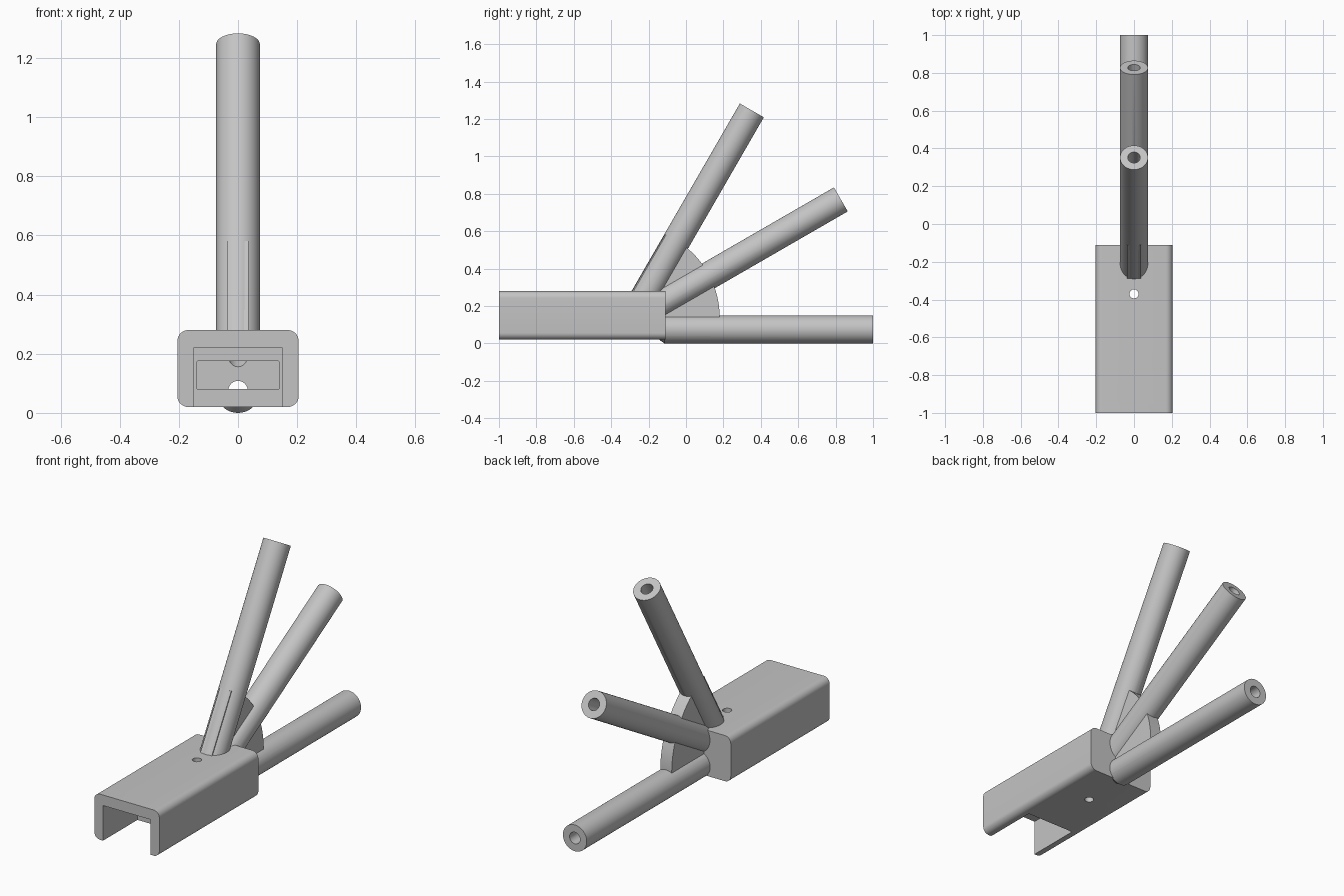
import bpy, bmesh, math
from mathutils import Vector

cube = bpy.data.objects.get("Cube")
if cube:
    bpy.data.objects.remove(cube)

steel = bpy.data.materials.new("light_grey")
steel.use_nodes = True
GREY = (0.55, 0.55, 0.55, 1)
steel.diffuse_color = GREY
steel.node_tree.nodes["Principled BSDF"].inputs["Base Color"].default_value = GREY


def make(name, bm):
    bmesh.ops.recalc_face_normals(bm, faces=bm.faces)
    mesh = bpy.data.meshes.new(name)
    bm.to_mesh(mesh)
    bm.free()
    mesh.materials.append(steel)
    obj = bpy.data.objects.new(name, mesh)
    bpy.context.collection.objects.link(obj)
    return obj


def box(name, low, high, round_edges=0):
    """Box between two corners, with its lengthwise edges rounded."""
    low, high = Vector(low), Vector(high)
    bm = bmesh.new()
    bmesh.ops.create_cube(bm, size=1)
    for v in bm.verts:
        v.co = (low + high) / 2 + v.co * (high - low)
    if round_edges:
        edges = [e for e in bm.edges if abs(e.verts[0].co.y - e.verts[1].co.y) > 0.01]
        bmesh.ops.bevel(bm, geom=edges, offset=round_edges, segments=8,
                        profile=0.5, affect='EDGES')
    return make(name, bm)


def rod(name, start, end, radius, start_radius=None):
    """Cylinder or cone between two points."""
    start, end = Vector(start), Vector(end)
    bm = bmesh.new()
    bmesh.ops.create_cone(bm, cap_ends=True, segments=48, depth=(end - start).length,
                          radius1=start_radius or radius, radius2=radius)
    turn = (end - start).to_track_quat('Z', 'Y')
    for v in bm.verts:
        v.co = turn @ v.co + (start + end) / 2
    return make(name, bm)


def boolean(obj, other, operation):
    mod = obj.modifiers.new(operation.lower(), 'BOOLEAN')
    mod.object, mod.operation, mod.solver = other, operation, 'EXACT'
    bpy.context.view_layer.objects.active = obj
    bpy.ops.object.modifier_apply(modifier=mod.name)


BACK, SLOT_END = -0.11, -0.17
TUBE, BORE = 0.074, 0.033

# Rounded block
block = box("block", (-0.205, -1, 0.02), (0.205, BACK, 0.28), 0.037)

# Three tubes, two of them fanned up from a shared pivot
pivot = Vector((0, -0.298, 0.12))
parts, cutters = [block], []
for name, degrees in (("middle_tube", 30), ("upper_tube", 60)):
    way = Vector((0, math.cos(math.radians(degrees)), math.sin(math.radians(degrees))))
    parts.append(rod(name, pivot + way * 0.06, pivot + way * 1.3, TUBE))
    cutters.append(rod(name + "_bore", pivot + way * 0.03, pivot + way * 1.4, BORE))
lower = rod("lower_tube", (0, BACK - 0.005, 0.075), (0, 1, 0.075), 0.075)
collar = rod("collar", (0, BACK - 0.04, 0.075), (0, BACK - 0.005, 0.075), 0.075, 0.05)
boolean(lower, collar, 'UNION')
bpy.data.objects.remove(collar)
parts.append(lower)
cutters.append(rod("lower_tube_bore", (0, -0.2, 0.075), (0, 1.1, 0.075), BORE))

# Web plate that braces the tubes: a sector with its straight edge along the upper tube
outline = [(-0.15, 0.14), (-0.334, 0.2)]
for i in range(33):
    a = math.radians(67 * (1 - i / 32))
    outline.append((-0.3 + 0.48 * math.cos(a), 0.14 + 0.48 * math.sin(a)))
bm = bmesh.new()
face = bm.faces.new([bm.verts.new((-0.036, y, z)) for y, z in outline])
moved = bmesh.ops.extrude_face_region(bm, geom=[face])["geom"]
for v in moved:
    if isinstance(v, bmesh.types.BMVert):
        v.co.x = 0.036
parts.append(make("web_plate", bm))

# Open channel, inner slot and drilled holes
cutters.append(box("channel", (-0.15, -1.1, -0.1), (0.15, -0.69, 0.22)))
cutters.append(box("slot", (-0.14, -0.75, 0.08), (0.14, SLOT_END, 0.175), 0.006))
for y, radius in ((-0.865, 0.045), (-0.555, 0.024), (-0.37, 0.024)):
    cutters.append(rod("drill", (0, y, -0.1), (0, y, 0.4), radius))

for part in parts:
    for cutter in cutters:
        boolean(part, cutter, 'DIFFERENCE')
for cutter in cutters:
    bpy.data.objects.remove(cutter)

# Smooth round surfaces, keep edges crisp
bpy.ops.object.select_all(action='DESELECT')
for part in parts:
    part.select_set(True)
bpy.context.view_layer.objects.active = block
bpy.ops.object.shade_smooth_by_angle(angle=math.radians(30))
